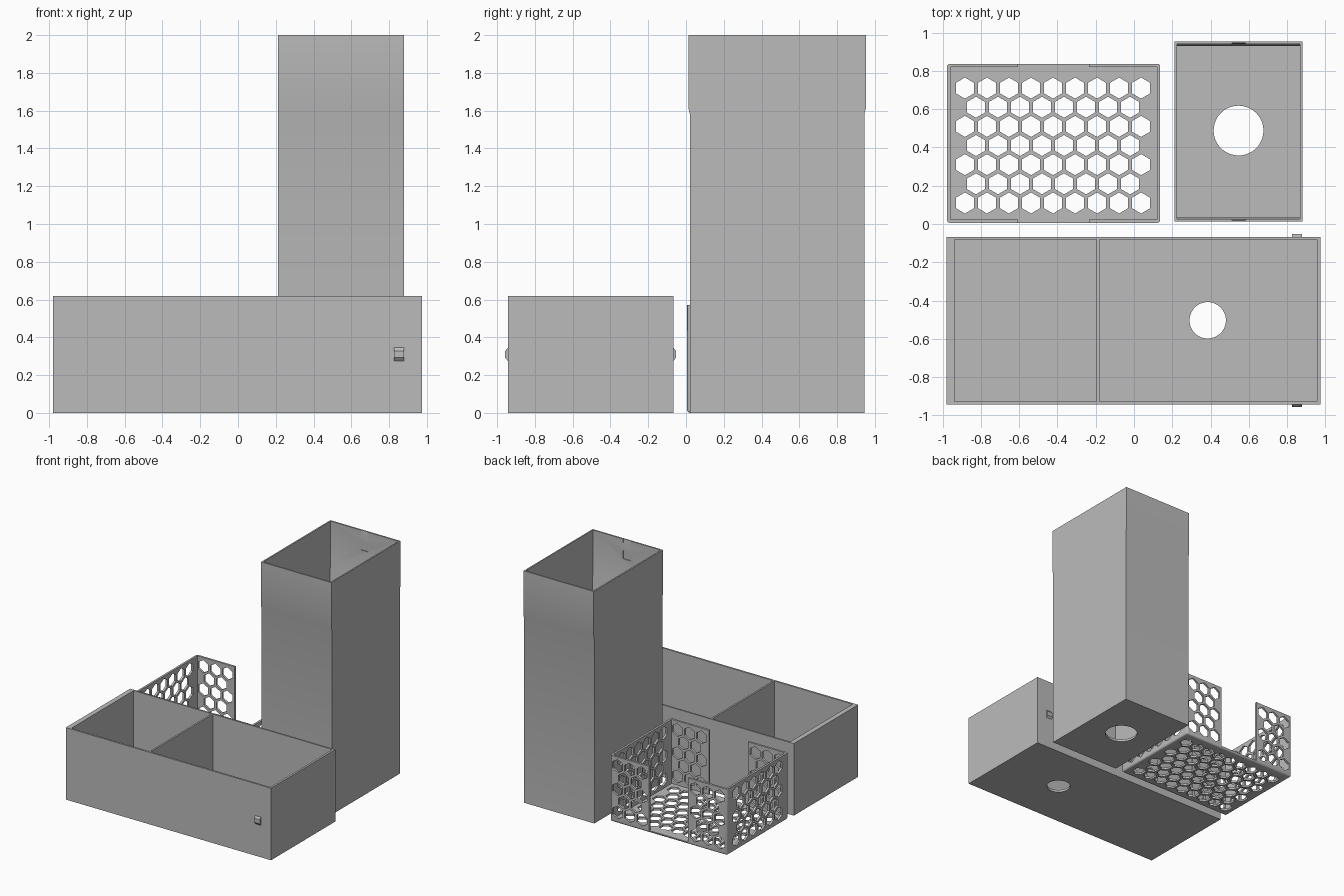
import bpy, bmesh, math

if "Cube" in bpy.data.objects:
    bpy.data.objects.remove(bpy.data.objects["Cube"])

grey = bpy.data.materials.new("plain_grey")
grey.diffuse_color = (0.5, 0.5, 0.5, 1)
grey.use_nodes = True
grey.node_tree.nodes["Principled BSDF"].inputs["Base Color"].default_value = grey.diffuse_color

PLACE = {"x": lambda u, v, d: (d, u, v),
         "y": lambda u, v, d: (u, d, v),
         "z": lambda u, v, d: (u, v, d)}


def prisms(name, outlines, axis, lo, hi):
    """Extrude flat outlines along an axis, as one object."""
    bm = bmesh.new()
    put = PLACE[axis]
    for pts in outlines:
        a = [bm.verts.new(put(u, v, lo)) for u, v in pts]
        b = [bm.verts.new(put(u, v, hi)) for u, v in pts]
        n = len(pts)
        bm.faces.new(a)
        bm.faces.new(b)
        for i in range(n):
            j = (i + 1) % n
            bm.faces.new((a[i], a[j], b[j], b[i]))
    bmesh.ops.recalc_face_normals(bm, faces=bm.faces)
    me = bpy.data.meshes.new(name)
    bm.to_mesh(me)
    bm.free()
    me.materials.append(grey)
    ob = bpy.data.objects.new(name, me)
    bpy.context.collection.objects.link(ob)
    return ob


def box(name, x0, x1, y0, y1, z0, z1):
    return prisms(name, [[(x0, y0), (x1, y0), (x1, y1), (x0, y1)]], "z", z0, z1)


def ngon(cu, cv, r, n):
    """Regular polygon with a corner pointing up."""
    return [(cu + r * math.sin(2 * math.pi * i / n),
             cv + r * math.cos(2 * math.pi * i / n)) for i in range(n)]


def honeycomb(cu, cv, cols, rows):
    """Staggered hexagons around a centre."""
    out = []
    for r in range(rows):
        n = cols - r % 2
        for c in range(n):
            out.append(ngon(cu + (c - (n - 1) / 2) * 0.115,
                            cv + (r - (rows - 1) / 2) * 0.1, 0.055, 6))
    return out


def cut(ob, *cutters):
    bpy.context.view_layer.objects.active = ob
    for c in cutters:
        c.hide_render = True
        m = ob.modifiers.new("cut", "BOOLEAN")
        m.operation, m.solver, m.object = "DIFFERENCE", "EXACT", c
        bpy.ops.object.modifier_apply(modifier=m.name)
        bpy.data.objects.remove(c)


def smooth(ob):
    bpy.ops.object.select_all(action="DESELECT")
    ob.select_set(True)
    bpy.context.view_layer.objects.active = ob
    bpy.ops.object.shade_smooth_by_angle(angle=math.radians(30))


# Two-compartment tray with a drain hole
tray = box("tray", -0.98, 0.975, -0.943, -0.067, 0, 0.62)
cut(tray,
    box("left_bay", -0.937, -0.195, -0.927, -0.081, 0.02, 0.7),
    box("right_bay", -0.18, 0.957, -0.927, -0.081, 0.02, 0.7),
    prisms("drain", [ngon(0.385, -0.503, 0.095, 48)], "z", -0.1, 0.1))
smooth(tray)

# Snap clips on the front and back of the tray
for name, y, s in (("front_clip", -0.943, -1), ("back_clip", -0.067, 1)):
    prisms(name, [[(y - s * 0.005, 0.275), (y, 0.275), (y + s * 0.014, 0.292),
                   (y + s * 0.014, 0.328), (y, 0.345), (y - s * 0.005, 0.345)]],
           "x", 0.825, 0.878)

# Tall tower, slightly flared in depth above z = 1.6


def tower_outline(t, z0, z1):
    y0, y1, f = 0.02 + t, 0.945 - t, 0.008
    return [(y0, z0), (y1, z0), (y1, 1.585), (y1 + f, 1.615), (y1 + f, z1),
            (y0 - f, z1), (y0 - f, 1.615), (y0, 1.585)]


tower = prisms("tower", [tower_outline(0, 0, 2.0)], "x", 0.212, 0.88)
cut(tower,
    prisms("tower_bore", [tower_outline(0.014, 0.02, 2.1)], "x", 0.225, 0.868),
    prisms("tower_drain", [ngon(0.546, 0.488, 0.13, 48)], "z", -0.1, 0.1))
# Clip pockets and lead-in ramps inside the rim
for y, s in ((0.026, -1), (0.939, 1)):
    cut(tower,
        box("pocket", 0.512, 0.582, min(y - s * 0.02, y + s * 0.006),
            max(y - s * 0.02, y + s * 0.006), 1.83, 1.90),
        prisms("ramp", [[(y - s * 0.02, 1.93), (y, 1.93), (y + s * 0.008, 2.01),
                         (y - s * 0.02, 2.01)]], "x", 0.512, 0.582))
smooth(tower)

# Honeycomb basket with softened edges and open middles front and back
basket = box("basket", -0.977, 0.137, 0.006, 0.837, 0, 0.57)
bm = bmesh.new()
bm.from_mesh(basket.data)
soft = [e for e in bm.edges if sum(v.co.z for v in e.verts) < 1]
bmesh.ops.bevel(bm, geom=soft, offset=0.015, segments=3, profile=0.5,
                affect="EDGES")
bm.to_mesh(basket.data)
bm.free()
cut(basket,
    box("basket_bay", -0.959, 0.119, 0.024, 0.819, 0.018, 0.7),
    box("basket_gap", -0.605, -0.235, -0.1, 0.95, 0.018, 0.7),
    prisms("floor_holes", honeycomb(-0.423, 0.41, 9, 7), "z", -0.1, 0.1),
    prisms("side_holes", honeycomb(0.4215, 0.292, 6, 5), "x", -1.1, 0.2),
    prisms("left_panel_holes", honeycomb(-0.79, 0.292, 3, 5), "y", -0.05, 0.9),
    prisms("right_panel_holes", honeycomb(-0.05, 0.292, 3, 5), "y", -0.05, 0.9))
smooth(basket)
